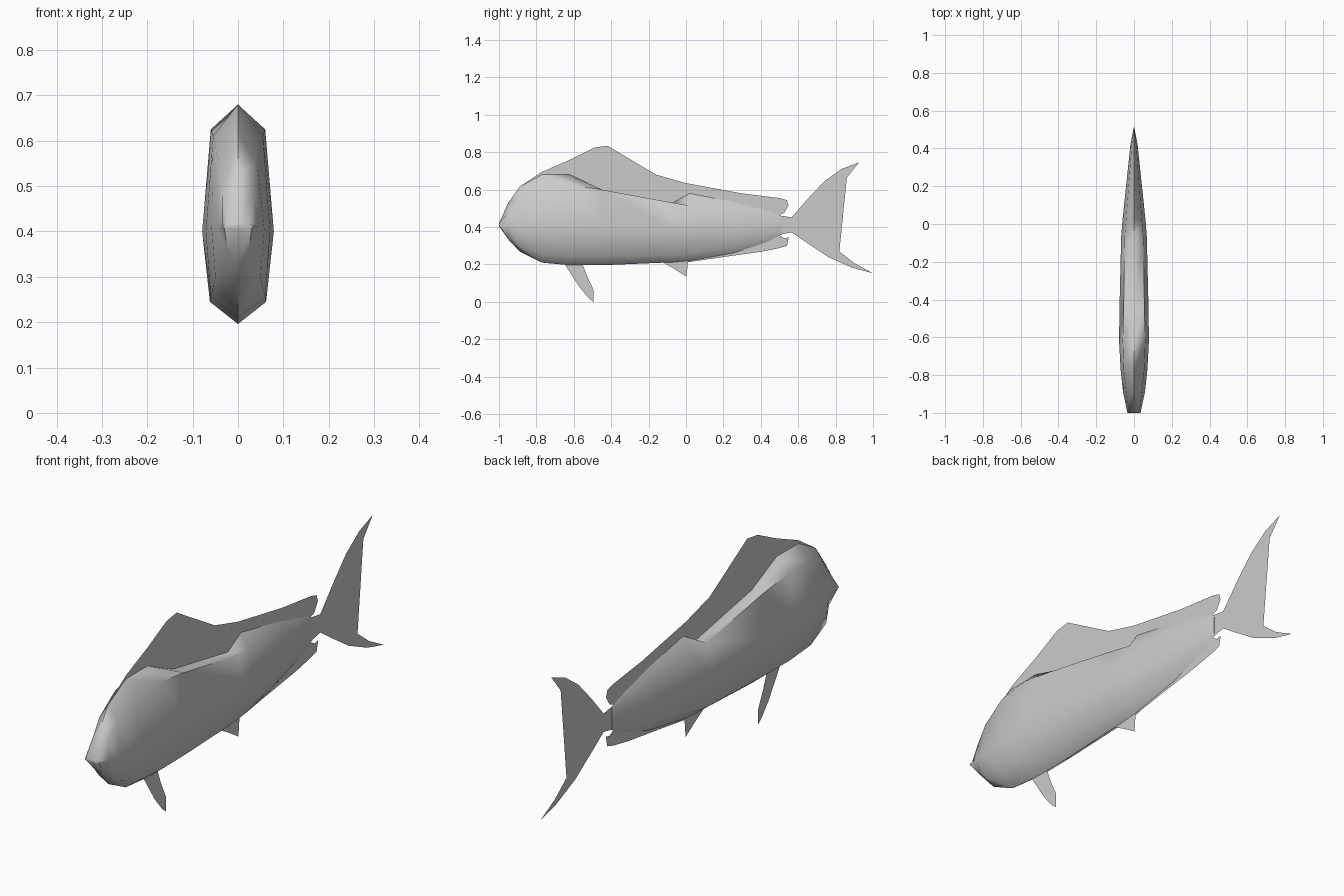
import bpy
import bmesh
import math

cube = bpy.data.objects.get("Cube")
if cube:
    bpy.data.objects.remove(cube, do_unlink=True)

grey = bpy.data.materials.new("fish grey")
grey.use_nodes = True
colour = (0.6, 0.6, 0.6, 1)
grey.diffuse_color = colour
grey.node_tree.nodes["Principled BSDF"].inputs["Base Color"].default_value = colour


def finish(name, bm):
    mesh = bpy.data.meshes.new(name)
    bm.to_mesh(mesh)
    bm.free()
    mesh.materials.append(grey)
    obj = bpy.data.objects.new(name, mesh)
    bpy.context.collection.objects.link(obj)
    return obj


def fin(name, outline):
    """Flat fin on the centre plane from a (y, z) outline."""
    bm = bmesh.new()
    face = bm.faces.new([bm.verts.new((0, y, z)) for y, z in outline])
    bmesh.ops.triangulate(bm, faces=[face])
    bmesh.ops.recalc_face_normals(bm, faces=bm.faces)
    return finish(name, bm)


# Body stations: y, heights (top, shoulder, side, belly, keel),
# half widths (shoulder, side, belly)
stations = [
    (-1.00, (.42, .417, .412, .407, .405), (.025, .035, .03)),
    (-.95, (.53, .48, .41, .35, .335), (.035, .045, .022)),
    (-.89, (.615, .55, .405, .30, .27), (.042, .058, .05)),
    (-.77, (.68, .61, .40, .255, .21), (.055, .071, .06)),
    (-.62, (.68, .625, .40, .245, .196), (.06, .079, .062)),
    (-.45, (.60, .60, .40, .245, .196), (.055, .077, .06)),
    (-.07, (.53, .53, .39, .25, .212), (.05, .068, .05)),
    (.02, (.58, .515, .39, .26, .22), (.042, .061, .042)),
    (.25, (.535, .49, .39, .295, .26), (.025, .037, .025)),
    (.42, (.49, .465, .40, .34, .315), (.012, .019, .012)),
    (.51, (.46, .45, .41, .37, .36), (.001, .002, .001)),
]

bm = bmesh.new()
rings = []
for y, z, w in stations:
    left = [(w[i], y, z[i + 1]) for i in range(3)]
    right = [(-x, y, h) for x, y, h in reversed(left)]
    points = [(0, y, z[0])] + left + [(0, y, z[4])] + right
    rings.append([bm.verts.new(p) for p in points])
for a, b in zip(rings, rings[1:]):
    for i in range(8):
        j = (i + 1) % 8
        bm.faces.new((a[i], a[j], b[j], b[i]))
bm.faces.new(rings[0])
bm.faces.new(rings[-1])
bmesh.ops.recalc_face_normals(bm, faces=bm.faces)
body = finish("body", bm)
bpy.ops.object.select_all(action='DESELECT')
body.select_set(True)
bpy.context.view_layer.objects.active = body
bpy.ops.object.shade_smooth_by_angle(angle=math.radians(50))

# Long back fin
fin("dorsal_fin", [
    (-.89, .615), (-.77, .695), (-.62, .76), (-.49, .825), (-.42, .835),
    (-.39, .81), (-.31, .74), (-.16, .68), (0, .635), (.3, .58), (.5, .555),
    (.54, .544), (.548, .515), (.525, .475), (.49, .462), (.3, .46),
    (-.07, .50), (-.45, .57), (-.7, .63)])

# Underside fins
fin("anal_fin", [
    (-.13, .23), (-.13, .215), (-.06, .175), (.003, .135), (-.012, .185),
    (.01, .212), (.2, .24), (.4, .268), (.5, .288), (.54, .30),
    (.55, .345), (.525, .34), (.50, .355), (.3, .32), (.05, .27)])
fin("pelvic_fin", [
    (-.66, .22), (-.62, .165), (-.57, .08), (-.52, .02), (-.495, 0),
    (-.505, .04), (-.495, .065), (-.53, .14), (-.56, .22)])

# Forked tail
fin("tail_fin", [
    (.48, .465), (.565, .452), (.65, .55), (.74, .645), (.83, .71),
    (.925, .746), (.86, .665), (.77, .575), (.72, .49), (.70, .42),
    (.74, .355), (.82, .27), (.90, .207), (1, .153), (.89, .182),
    (.76, .24), (.64, .32), (.565, .372), (.48, .355)])
